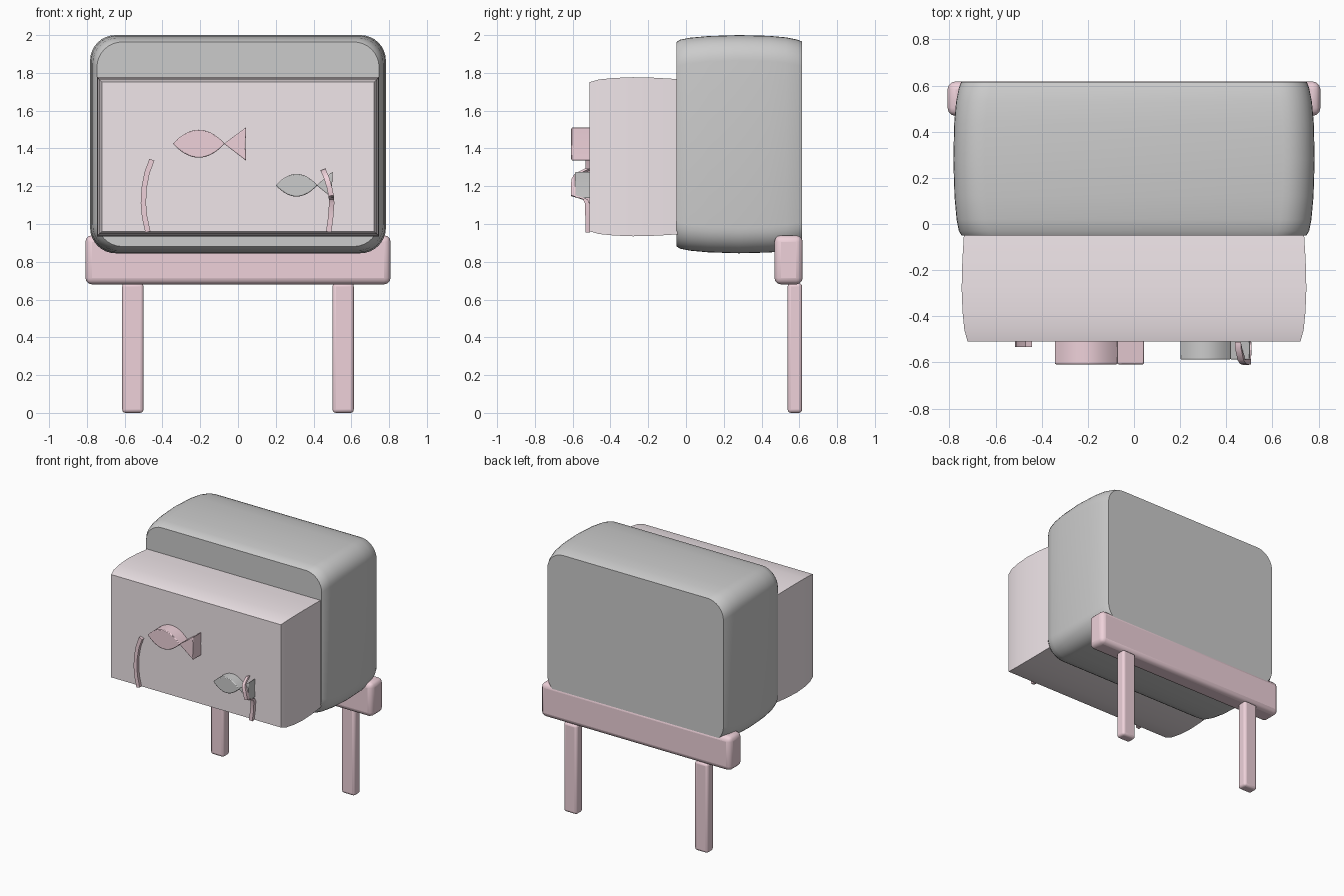
import bpy, bmesh, math
from mathutils import Vector

if "Cube" in bpy.data.objects:
    bpy.data.objects.remove(bpy.data.objects["Cube"])


def material(name, color):
    m = bpy.data.materials.new(name)
    m.diffuse_color = (*color, 1)
    m.use_nodes = True
    m.node_tree.nodes["Principled BSDF"].inputs["Base Color"].default_value = m.diffuse_color
    return m


PINK = material("pink", (0.86, 0.64, 0.70))
PALE = material("pale_pink", (0.87, 0.79, 0.82))
WHITE = material("off_white", (0.84, 0.82, 0.82))


def finish(name, bm, mat, angle=40, bevel=0, segments=3):
    bmesh.ops.recalc_face_normals(bm, faces=bm.faces)
    me = bpy.data.meshes.new(name)
    bm.to_mesh(me)
    bm.free()
    ob = bpy.data.objects.new(name, me)
    bpy.context.collection.objects.link(ob)
    me.materials.append(mat)
    if bevel:
        b = ob.modifiers.new("bevel", 'BEVEL')
        b.width, b.segments, b.limit_method = bevel, segments, 'ANGLE'
        b.angle_limit = math.radians(50)
    bpy.ops.object.select_all(action='DESELECT')
    ob.select_set(True)
    bpy.context.view_layer.objects.active = ob
    bpy.ops.object.shade_smooth_by_angle(angle=math.radians(angle))
    return ob


def loft(name, rings, mat, **kw):
    bm = bmesh.new()
    loops = [[bm.verts.new(p) for p in r] for r in rings]
    n = len(loops[0])
    for a, b in zip(loops, loops[1:]):
        for i in range(n):
            j = (i + 1) % n
            bm.faces.new((a[i], a[j], b[j], b[i]))
    bm.faces.new(loops[0])
    bm.faces.new(loops[-1])
    return finish(name, bm, mat, **kw)


def round_rect(w, z0, z1, r, y, seg=8):
    # Rounded rectangle in the xz plane; r = 0 gives square corners
    if r == 0:
        return [(w, y, z0), (w, y, z1), (-w, y, z1), (-w, y, z0)]
    pts = []
    for k, (sx, zc) in enumerate([(1, z1 - r), (-1, z1 - r), (-1, z0 + r), (1, z0 + r)]):
        for i in range(seg + 1):
            a = math.pi / 2 * (k + i / seg)
            pts.append((sx * (w - r) + r * math.cos(a), y, zc + r * math.sin(a)))
    return pts


def bulged(name, w, z0, z1, r, profile, mat):
    rings = [round_rect(w - d, z0 + d, z1 - d, r, y) for y, d in profile]
    return loft(name, rings, mat)


def box(name, x0, x1, y0, y1, z0, z1, mat, bevel):
    bm = bmesh.new()
    bmesh.ops.create_cube(bm, size=1)
    for v in bm.verts:
        v.co = Vector((x1 if v.co.x > 0 else x0, y1 if v.co.y > 0 else y0,
                       z1 if v.co.z > 0 else z0))
    return finish(name, bm, mat, bevel=bevel)


def prism(name, outline, y0, y1, mat, bevel=0.005):
    rings = [[(x, y, z) for x, z in outline] for y in (y0, y1)]
    return loft(name, rings, mat, bevel=bevel, segments=2)


def fish(name, x0, x1, zc, h, tail, y0, mat):
    # Lens-shaped body and triangular tail
    n = 14
    xs = [x0 + (x1 - x0) * i / n for i in range(n + 1)]
    hs = [h * (1 - (2 * i / n - 1) ** 2) for i in range(n + 1)]
    top = [(x, zc + k) for x, k in zip(xs, hs)]
    low = [(x, zc - k) for x, k in zip(xs, hs)][1:-1][::-1]
    prism(name + "_body", top + low, y0, -0.49, mat)
    prism(name + "_tail", [(x1 - 0.004, zc)] + tail, y0, -0.49, mat)


def weed(name, path, mat, width=0.028, depth=0.024):
    # Flat strand following x, y, z points, where y is its front face
    rings = []
    for i, p in enumerate(path):
        a, b = path[max(i - 1, 0)], path[min(i + 1, len(path) - 1)]
        t = Vector((b[0] - a[0], b[2] - a[2])).normalized() * width / 2
        x, y, z = p
        rings.append([(x - t.y, y, z + t.x), (x + t.y, y, z - t.x),
                      (x + t.y, y + depth, z - t.x), (x - t.y, y + depth, z + t.x)])
    loft(name, rings, mat)


# Tank shell and water block
bulged("tank_shell", 0.783, 0.845, 2.0, 0.135,
       [(-0.05, 0.036), (-0.03, 0.024), (0.02, 0.014), (0.12, 0.005), (0.28, 0),
        (0.44, 0.004), (0.53, 0.012), (0.59, 0.024), (0.615, 0.034)], WHITE)
bulged("water_block", 0.747, 0.935, 1.777, 0,
       [(-0.51, 0.026), (-0.46, 0.012), (-0.38, 0.004), (-0.28, 0),
        (-0.16, 0.003), (-0.045, 0.01)], PALE)

# Stand
box("stand_rail", -0.808, 0.808, 0.468, 0.618, 0.68, 0.94, PINK, 0.035)
for side, s in (("left", -1), ("right", 1)):
    a, b = sorted((s * 0.5, s * 0.613))
    box(side + "_leg", a, b, 0.538, 0.615, 0.003, 0.69, PINK, 0.018)
    bpy.context.object.location.z = -0.003

# Fish
fish("large_fish", -0.345, -0.07, 1.425, 0.074,
     [(0.043, 1.512), (0.04, 1.425), (0.043, 1.335)], -0.608, PINK)
fish("small_fish", 0.2, 0.42, 1.205, 0.06,
     [(0.502, 1.278), (0.498, 1.205), (0.502, 1.135)], -0.588, WHITE)

# Water weeds; the right one drapes over the small fish's tail
weed("left_weed", [(-0.477, -0.533, 0.958), (-0.495, -0.533, 1.04), (-0.501, -0.533, 1.11),
                   (-0.497, -0.533, 1.19), (-0.482, -0.533, 1.27), (-0.456, -0.533, 1.34)], PINK)
weed("right_weed", [(0.48, -0.533, 0.958), (0.49, -0.533, 1.03), (0.496, -0.535, 1.11),
                    (0.495, -0.545, 1.13), (0.493, -0.608, 1.15), (0.485, -0.61, 1.19),
                    (0.472, -0.606, 1.235), (0.462, -0.59, 1.26), (0.45, -0.535, 1.288)], PINK)
